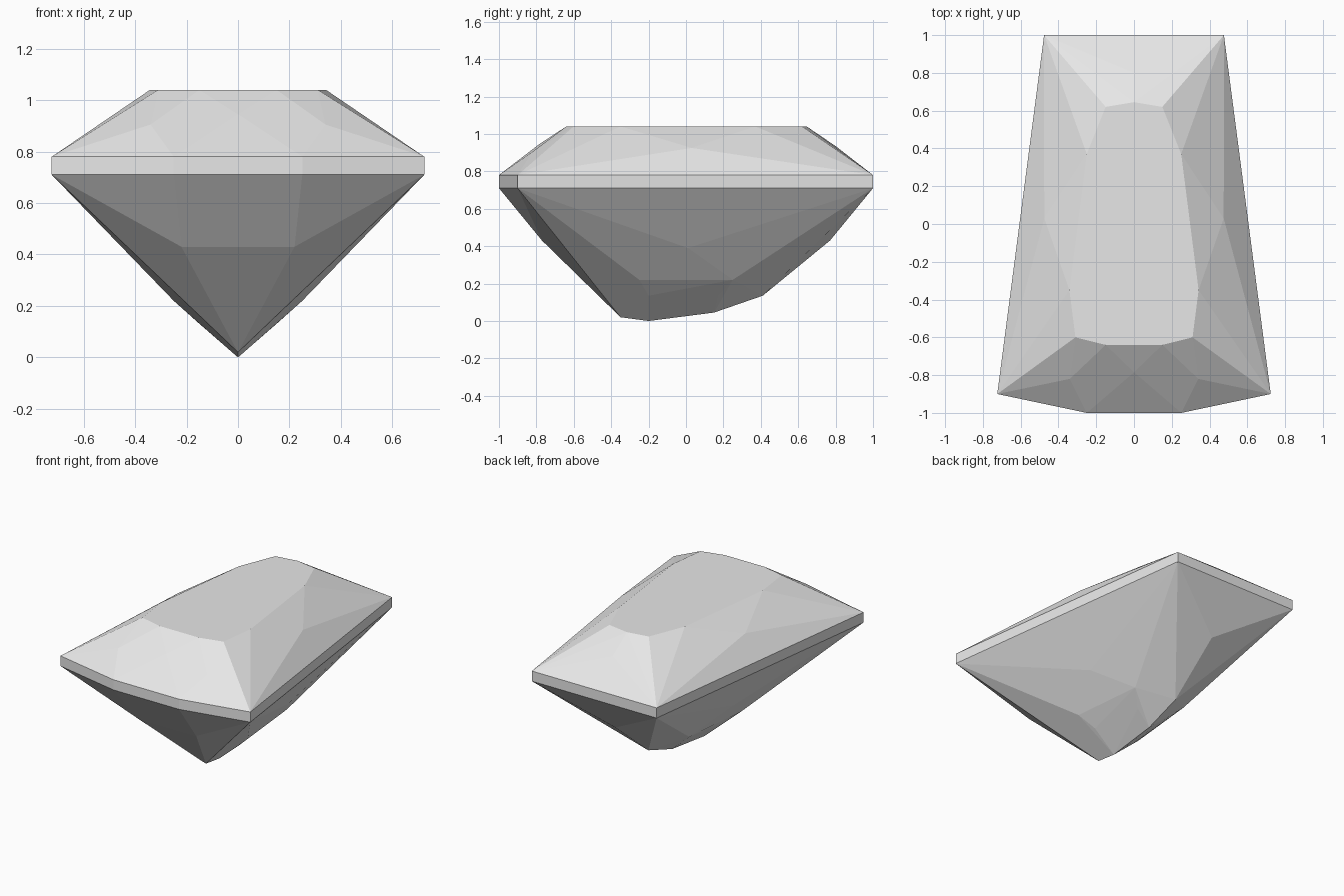
import bpy
import bmesh
import math

if "Cube" in bpy.data.objects:
    bpy.data.objects.remove(bpy.data.objects["Cube"], do_unlink=True)

GIRDLE_LOW, GIRDLE_HIGH, TABLE = 0.71, 0.78, 1.04


def make_material(name, rgb):
    mat = bpy.data.materials.new(name)
    mat.use_nodes = True
    colour = (*rgb, 1.0)
    mat.diffuse_color = colour
    mat.node_tree.nodes["Principled BSDF"].inputs["Base Color"].default_value = colour
    return mat


def at_height(outline, z):
    return [(x, y, z) for x, y in outline]


def mirrored(points):
    """Right half is reflected from the left half; centre points stay single."""
    return points + [(-x, y, z) for x, y, z in points if x > 0]


# Tapered outline shared by the top and bottom of the girdle band
girdle = [(0.25, -1.0), (0.724, -0.9), (0.476, 1.0)]

# Flat table on top
table = [(0.15, -0.64), (0.31, -0.6), (0.342, -0.35),
         (0.25, 0.37), (0.15, 0.62), (0.0, 0.645)]

# Crown facet corners: front centre, front sides, long sides, back
crown = [(0.0, -0.785, 0.945), (0.34, -0.82, 0.905),
         (0.475, 0.03, 0.925), (0.0, 0.8, 0.935)]

# Pavilion facet corners: front, long sides, back
pavilion = [(0.22, -0.77, 0.43), (0.37, 0.01, 0.39), (0.25, -0.25, 0.22),
            (0.2, 0.25, 0.22), (0.155, -0.2, 0.135), (0.11, 0.17, 0.135),
            (0.0, 0.77, 0.43)]

# Keel along the bottom
keel = [(0.0, -0.35, 0.02), (0.0, -0.2, 0.0), (0.0, 0.15, 0.045), (0.0, 0.41, 0.135)]

points = mirrored(at_height(girdle, GIRDLE_LOW) + at_height(girdle, GIRDLE_HIGH)
                  + at_height(table, TABLE) + crown + pavilion + keel)

# The cut stone is convex, so its facets are the hull of its corners
bm = bmesh.new()
for p in points:
    bm.verts.new(p)
hull = bmesh.ops.convex_hull(bm, input=bm.verts[:])
loose = [v for v in bm.verts if not v.link_faces]
bmesh.ops.delete(bm, geom=loose, context='VERTS')
bmesh.ops.dissolve_limit(bm, angle_limit=math.radians(1),
                         verts=bm.verts[:], edges=bm.edges[:])
bmesh.ops.recalc_face_normals(bm, faces=bm.faces[:])

mesh = bpy.data.meshes.new("cut_gemstone")
bm.to_mesh(mesh)
bm.free()
mesh.materials.append(make_material("pale grey", (0.8, 0.8, 0.8)))
gem = bpy.data.objects.new("cut_gemstone", mesh)
bpy.context.collection.objects.link(gem)
